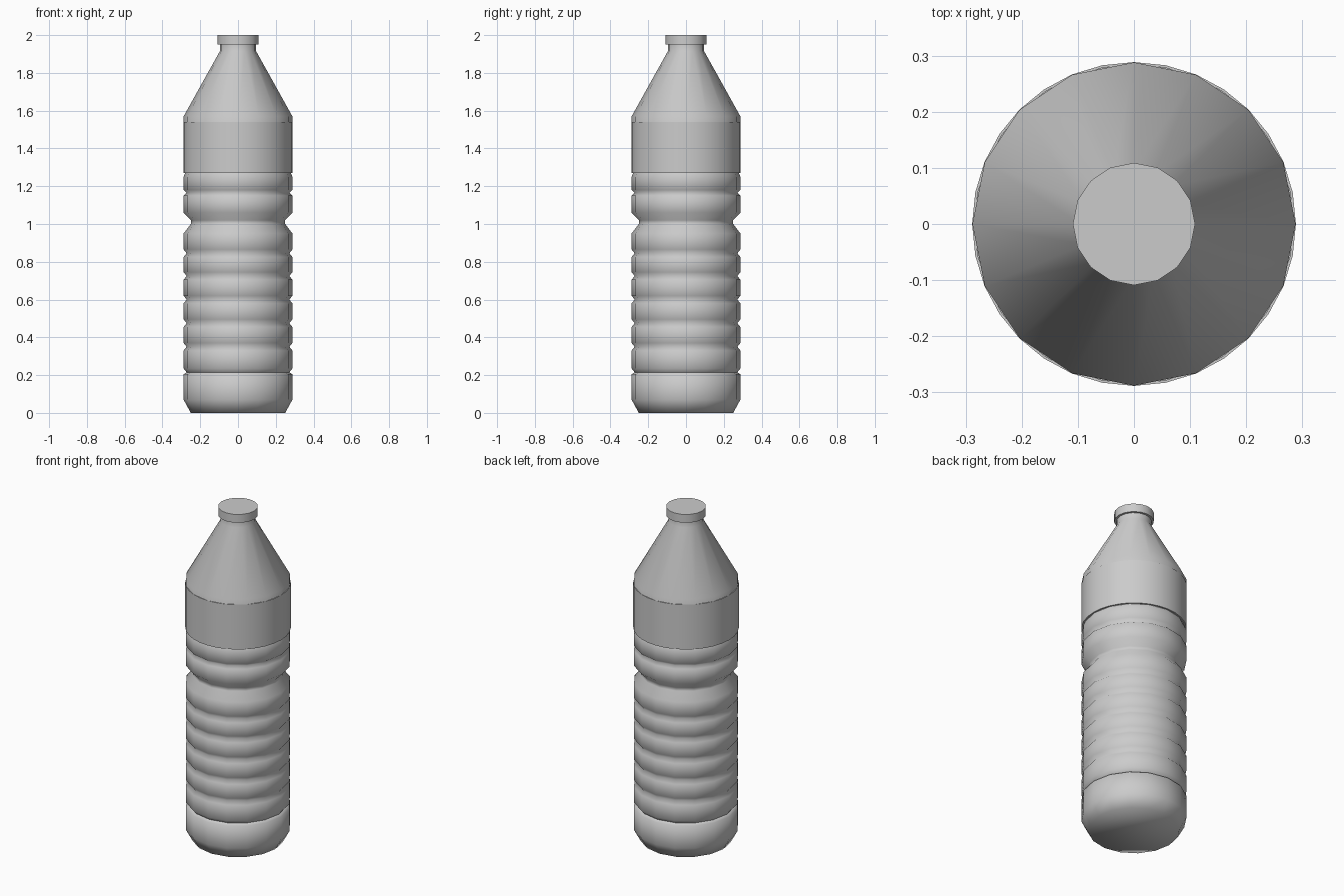
import bpy, bmesh
from math import cos, sin, tau, radians

if "Cube" in bpy.data.objects:
    bpy.data.objects.remove(bpy.data.objects["Cube"])


def lathe(name, profile, sides, angle, cap_bottom=False, cap_top=False):
    """Revolve (radius, z) points around z."""
    bm = bmesh.new()
    rings = [[bm.verts.new((r * cos(tau * i / sides), r * sin(tau * i / sides), z))
              for i in range(sides)] for r, z in profile]
    for a, b in zip(rings, rings[1:]):
        for i in range(sides):
            j = (i + 1) % sides
            bm.faces.new((a[i], a[j], b[j], b[i]))
    if cap_bottom:
        bm.faces.new(rings[0][::-1])
    if cap_top:
        bm.faces.new(rings[-1])
    mesh = bpy.data.meshes.new(name)
    bm.to_mesh(mesh)
    bm.free()
    obj = bpy.data.objects.new(name, mesh)
    bpy.context.collection.objects.link(obj)
    bpy.ops.object.select_all(action='DESELECT')
    obj.select_set(True)
    bpy.context.view_layer.objects.active = obj
    bpy.ops.object.shade_smooth_by_angle(angle=radians(angle))
    return obj


R = 0.288       # body radius
G = 0.272       # small groove radius
SIDES = 16

# Base with chamfered foot
lathe("bottle_base", [(0.25, 0), (R, 0.07), (R, 0.205), (G, 0.215)],
      SIDES, 75, cap_bottom=True)

# Ribbed grip: small grooves, then the deep waist groove
grooves = [0.215, 0.35, 0.475, 0.6, 0.725, 0.845]
ribs = []
for low, high in zip(grooves, grooves[1:]):
    ribs += [(G, low), (R, low + 0.02), (R, high - 0.02)]
ribs += [(G, 0.845), (R, 0.865), (R, 0.95), (0.25, 1.0), (0.25, 1.02),
         (R, 1.06), (R, 1.15), (G, 1.165), (R, 1.18), (R, 1.25), (0.28, 1.27)]
lathe("ribbed_grip", ribs, SIDES, 100)

# Upper body, sloped shoulder and neck
lathe("shoulder_and_neck", [(0.28, 1.27), (R, 1.28), (R, 1.57), (0.096, 1.915), (0.096, 1.96)],
      SIDES, 40)

# Label wrapped around the upper body
lathe("label", [(0.28, 1.27), (R + 0.0005, 1.27), (R + 0.0005, 1.54), (0.284, 1.54)], 32, 30)

# Screw cap
lathe("bottle_cap", [(0.109, 1.95), (0.109, 2.0)], SIDES, 30, cap_bottom=True, cap_top=True)
